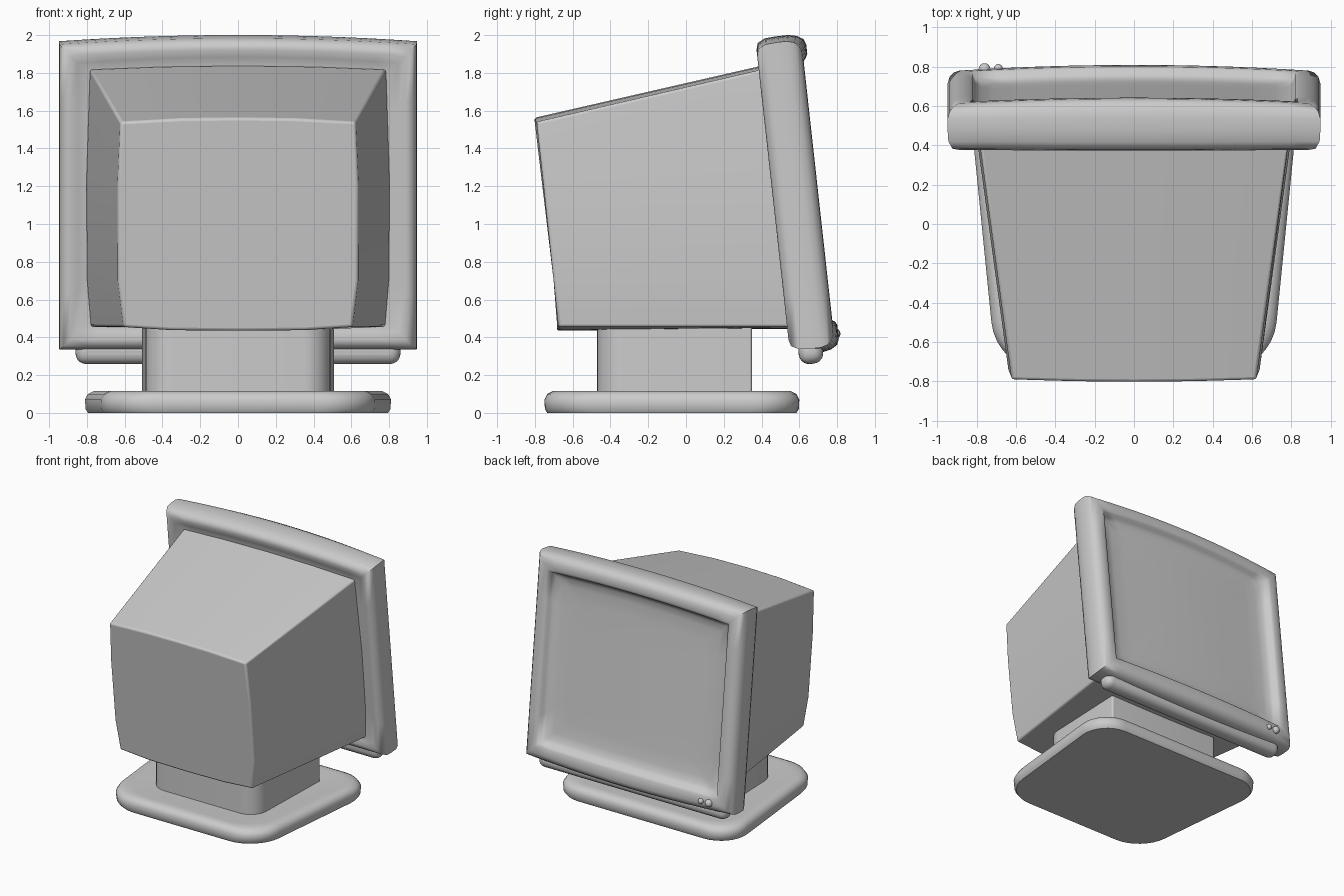
import bpy, bmesh, math
from mathutils import Matrix, Vector

if "Cube" in bpy.data.objects:
    bpy.data.objects.remove(bpy.data.objects["Cube"])

TILT = math.radians(6.3)
# Head frame: x sideways, y forward (out of the screen), z up along the tilted screen
HEAD = Matrix.Translation((0, 0.71, 1.15)) @ Matrix.Rotation(TILT, 4, 'X')


def finish(name, bm, bevel=0.0, segments=3, angle=40):
    bmesh.ops.recalc_face_normals(bm, faces=bm.faces)
    mesh = bpy.data.meshes.new(name)
    bm.to_mesh(mesh)
    bm.free()
    ob = bpy.data.objects.new(name, mesh)
    bpy.context.collection.objects.link(ob)
    if bevel:
        mod = ob.modifiers.new("bevel", 'BEVEL')
        mod.width, mod.segments = bevel, segments
        mod.limit_method, mod.angle_limit = 'ANGLE', math.radians(40)
    bpy.ops.object.select_all(action='DESELECT')
    ob.select_set(True)
    bpy.context.view_layer.objects.active = ob
    bpy.ops.object.shade_smooth_by_angle(angle=math.radians(angle))
    return ob


def loft(rings):
    """Bridge closed rings of equal length and cap both ends."""
    bm = bmesh.new()
    loops = [[bm.verts.new(p) for p in ring] for ring in rings]
    n = len(loops[0])
    for a, b in zip(loops, loops[1:]):
        for i in range(n):
            j = (i + 1) % n
            bm.faces.new((a[i], a[j], b[j], b[i]))
    bm.faces.new(loops[0])
    bm.faces.new(loops[-1])
    return bm


def rounded_outline(corners, radii, steps=8):
    """Plan outline of a polygon with rounded corners."""
    pts, n = [], len(corners)
    for i, c in enumerate(corners):
        p = Vector(c)
        a = (Vector(corners[i - 1]) - p).normalized() * radii[i]
        b = (Vector(corners[(i + 1) % n]) - p).normalized() * radii[i]
        for k in range(steps + 1):
            t = k / steps * math.pi / 2
            pts.append(p + a * (1 - math.sin(t)) + b * (1 - math.cos(t)))
    return pts


def slab(corners, radii, levels):
    """Stack of rounded outlines; levels are (z, shrink)."""
    rings = []
    for z, s in levels:
        inner = [(x - math.copysign(s, x), y - math.copysign(s, y)) for x, y in corners]
        rings.append([(p.x, p.y, z) for p in rounded_outline(inner, radii)])
    return loft(rings)


# Base: tapered rounded plate with a soft upper rim and slightly dished top
base_plan = [(-0.7, -0.75), (0.7, -0.75), (0.835, 0.6), (-0.835, 0.6)]
finish("base", slab(base_plan, [0.25] * 4, [(0, 0.015), (0.02, 0.003), (0.07, 0), (0.1, 0.015),
                                            (0.115, 0.045), (0.116, 0.09), (0.105, 0.2)]))

# Neck: block with well rounded front corners and crisp, wider rear ones
neck_plan = [(-0.485, -0.47), (0.485, -0.47), (0.51, 0.35), (-0.51, 0.35)]
finish("neck", slab(neck_plan, [0.14, 0.14, 0.015, 0.015], [(0.09, 0), (0.5, 0)]))

# Housing: loft from the tilted back section to the wider front section
back_half = [(0, 0.435), (0.35, 0.438), (0.605, 0.455), (0.635, 0.7), (0.637, 1.2),
             (0.622, 1.54), (0.3, 1.558), (0, 1.562)]
front_half = [(0, 0.445), (0.4, 0.448), (0.78, 0.455), (0.8, 0.7), (0.805, 1.2),
              (0.785, 1.82), (0.4, 1.835), (0, 1.84)]


def section(half, y_at):
    full = half + [(-x, z) for x, z in reversed(half[1:-1])]
    return [(x, y_at(x, z), z) for x, z in full]


finish("housing", loft([
    section(back_half, lambda x, z: -0.803 + (1.56 - z) * 0.107 + 0.025 * x * x),
    section(front_half, lambda x, z: 0.4 + (1.93 - z) * 0.11)]), bevel=0.014, segments=3)


# Bezel and recessed screen: mitred rectangular rings, arched above and bowed below
def ring(inset, d, bulge):
    w, top, bottom = 0.948 - inset, 0.832 - inset, -0.8 + inset
    nx, nz = 14, 6

    def point(x, v, arch):
        u = x / 0.948
        v += arch * (1 - (x / w) ** 2)
        return HEAD @ Vector((x, d + bulge * (0.5 - u * u), v))
    xs = [-w + 2 * w * i / nx for i in range(nx + 1)]
    zs = [bottom + (top - bottom) * i / nz for i in range(1, nz)]
    sag = -0.025 if bulge and inset < 0.1 else 0
    return ([point(x, bottom, sag) for x in xs] + [point(w, v, 0) for v in zs]
            + [point(x, top, 0.032) for x in reversed(xs)]
            + [point(-w, v, 0) for v in reversed(zs)])


bezel_profile = [(0.14, -0.225, 0), (0.1, -0.235, 0), (0.06, -0.25, 0), (0.025, -0.24, 0),
                 (0.004, -0.2, 0), (0, -0.14, 0), (0, -0.08, 0.01), (0.01, -0.04, 0.02),
                 (0.03, -0.012, 0.03), (0.06, 0, 0.03), (0.11, 0, 0.03), (0.13, -0.01, 0.03)]
screen_profile = [(0.14, -0.035, 0.03), (0.17, -0.055, 0.03), (0.23, -0.065, 0.03),
                  (0.34, -0.068, 0.03), (0.55, -0.068, 0.03), (0.78, -0.068, 0.03)]
finish("bezel", loft([ring(*p) for p in bezel_profile + screen_profile]), angle=60)

# Control strip: rounded bar hanging below the bezel
bm = bmesh.new()
bmesh.ops.create_cube(bm, size=1, matrix=HEAD @ Matrix.Translation((0, -0.14, -0.815))
                      @ Matrix.Diagonal((1.72, 0.13, 0.13, 1)))
finish("control_strip", bm, bevel=0.055, segments=5)

# Two buttons on the lower frame
for name, x, r in (("power_button", -0.76, 0.03), ("indicator_button", -0.69, 0.022)):
    bm = bmesh.new()
    bmesh.ops.create_uvsphere(bm, u_segments=16, v_segments=10, radius=r,
                              matrix=HEAD @ Matrix.Translation((x, 0.012 - r / 2, -0.735)))
    finish(name, bm)
